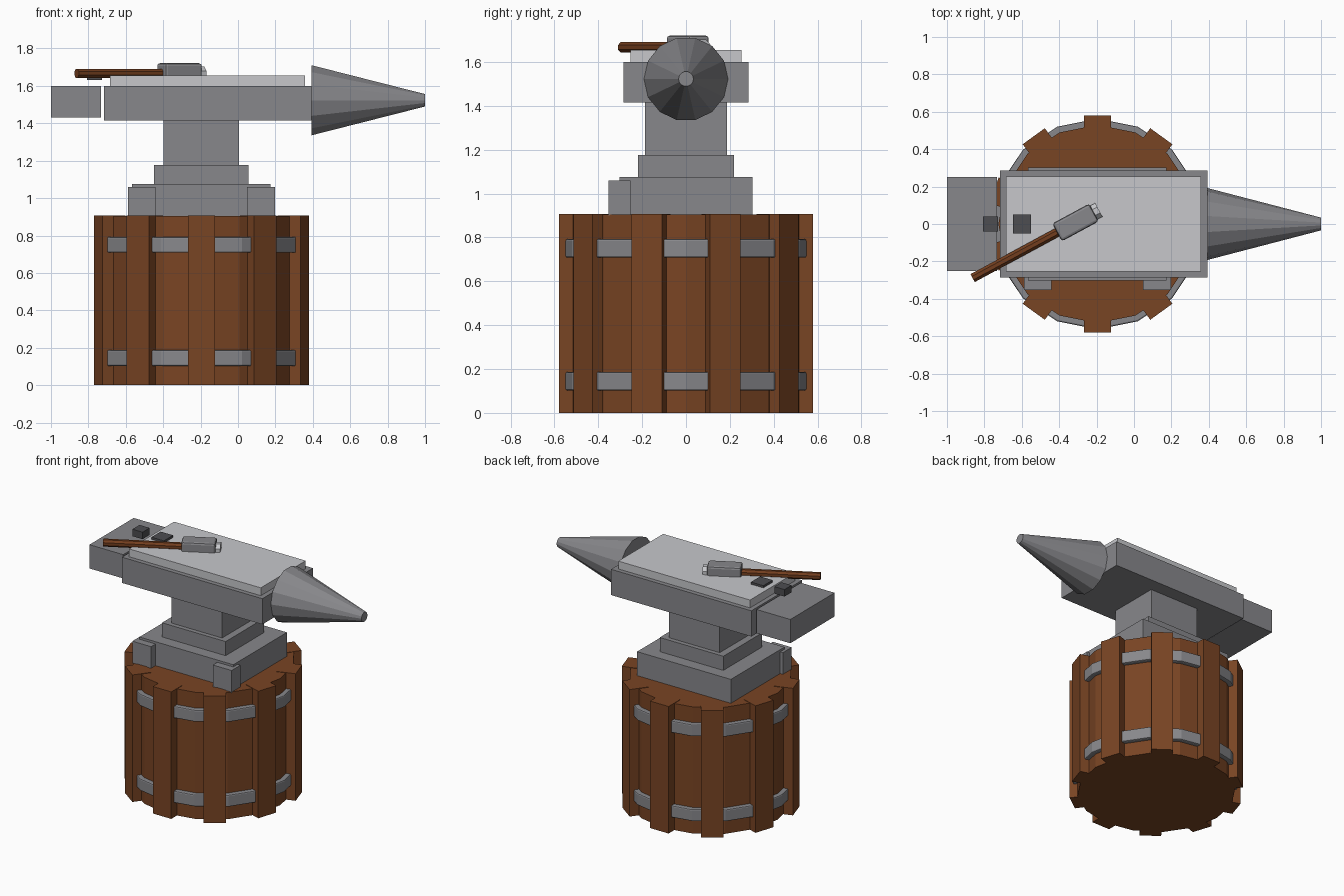
import bpy, bmesh, math
from mathutils import Matrix, Vector

if "Cube" in bpy.data.objects:
    bpy.data.objects.remove(bpy.data.objects["Cube"])


def material(name, rgb):
    m = bpy.data.materials.new(name)
    m.diffuse_color = (*rgb, 1)
    m.use_nodes = True
    m.node_tree.nodes["Principled BSDF"].inputs["Base Color"].default_value = m.diffuse_color
    return m


WOOD = material("barrel wood", (0.19, 0.058, 0.017))
HANDLE = material("handle wood", (0.17, 0.048, 0.013))
IRON = material("iron", (0.245, 0.245, 0.26))
STEEL = material("polished steel", (0.57, 0.575, 0.6))
DARK = material("dark iron", (0.075, 0.075, 0.082))


def finish(name, bm, mat, matrix=Matrix(), bevel=0):
    me = bpy.data.meshes.new(name)
    bm.to_mesh(me)
    bm.free()
    me.materials.append(mat)
    ob = bpy.data.objects.new(name, me)
    ob.matrix_world = matrix
    bpy.context.collection.objects.link(ob)
    if bevel:
        mod = ob.modifiers.new("Bevel", 'BEVEL')
        mod.width, mod.segments = bevel, 2
        mod.limit_method, mod.angle_limit = 'ANGLE', math.radians(50)
    return ob


def box(name, lo, hi, mat, matrix=Matrix(), bevel=0):
    lo, hi = Vector(lo), Vector(hi)
    bm = bmesh.new()
    bmesh.ops.create_cube(bm, size=1)
    bmesh.ops.scale(bm, vec=hi - lo, verts=bm.verts)
    bmesh.ops.translate(bm, vec=(lo + hi) / 2, verts=bm.verts)
    return finish(name, bm, mat, matrix, bevel)


def cone(name, sides, r1, r2, start, end, mat, axis='Z', spin=0, matrix=Matrix(), bevel=0):
    """Prism or cone running from start to end along local z or x."""
    bm = bmesh.new()
    bmesh.ops.create_cone(bm, cap_ends=True, segments=sides, radius1=r1, radius2=r2, depth=end - start,
                          matrix=Matrix.Rotation(spin, 4, 'Z'))
    bmesh.ops.translate(bm, vec=(0, 0, (start + end) / 2), verts=bm.verts)
    if axis == 'X':
        bmesh.ops.rotate(bm, matrix=Matrix.Rotation(math.pi / 2, 3, 'Y'), verts=bm.verts)
    # put a vertex on local +x (or +z for x-axis parts) when sides allow
    return finish(name, bm, mat, matrix, bevel)


CX = -0.195
centre = Matrix.Translation((CX, 0, 0))

# Barrel: core, ten raised staves, two hoops
cone("barrel_core", 16, 0.53, 0.53, 0, 0.905, WOOD, matrix=centre)
for i in range(10):
    turn = Matrix.Rotation(math.radians(18 + 36 * i), 4, 'Z')
    box(f"barrel_stave_{i + 1}", (0.45, -0.073, 0), (0.58, 0.073, 0.908), WOOD, centre @ turn)
for name, z0, z1 in (("lower_hoop", 0.102, 0.187), ("upper_hoop", 0.708, 0.793)):
    cone(name, 16, 0.563, 0.563, z0, z1, IRON, matrix=centre, bevel=0.008)

# Anvil foot, waist and body
box("anvil_base", (-0.567, -0.303, 0.9), (0.175, 0.303, 1.076), IRON)
for name, x in (("left_foot", -0.588), ("right_foot", 0.049)):
    box(name, (x, -0.354, 0.9), (x + 0.148, -0.254, 1.06), IRON)
box("anvil_step", (-0.448, -0.218, 1.07), (0.055, 0.218, 1.177), IRON)
box("anvil_waist", (-0.397, -0.186, 1.17), (0.005, 0.186, 1.42), IRON)
box("anvil_body", (-0.717, -0.286, 1.416), (0.393, 0.286, 1.6), IRON)
box("anvil_face_plate", (-0.684, -0.254, 1.595), (0.358, 0.254, 1.656), STEEL)
box("anvil_heel", (-1.0, -0.25, 1.43), (-0.733, 0.25, 1.6), IRON)
cone("anvil_horn", 14, 0.192, 0.034, 0.394, 1.0, IRON, 'X',
     matrix=Matrix.Translation((0, 0, 1.523)))

# Dark square hole markers
box("small_hole_block", (-0.807, -0.04, 1.632), (-0.727, 0.04, 1.682), DARK)
box("large_hole_block", (-0.648, -0.052, 1.64), (-0.55, 0.052, 1.672), DARK)

# Hammer lying at an angle across the face
lay = Matrix.Translation((-0.313, 0.008, 1.667)) @ Matrix.Rotation(math.radians(28.4), 4, 'Z')
cone("hammer_handle", 8, 0.026, 0.026, -0.625, -0.05, HANDLE, 'X', math.pi / 8, lay)
box("hammer_head", (-0.112, -0.054, -0.054), (0.112, 0.054, 0.054), IRON, lay, 0.014)
cone("hammer_striking_face", 8, 0.045, 0.045, 0.09, 0.142, STEEL, 'X', math.pi / 8,
     lay @ Matrix.Translation((0, 0, -0.005)))
